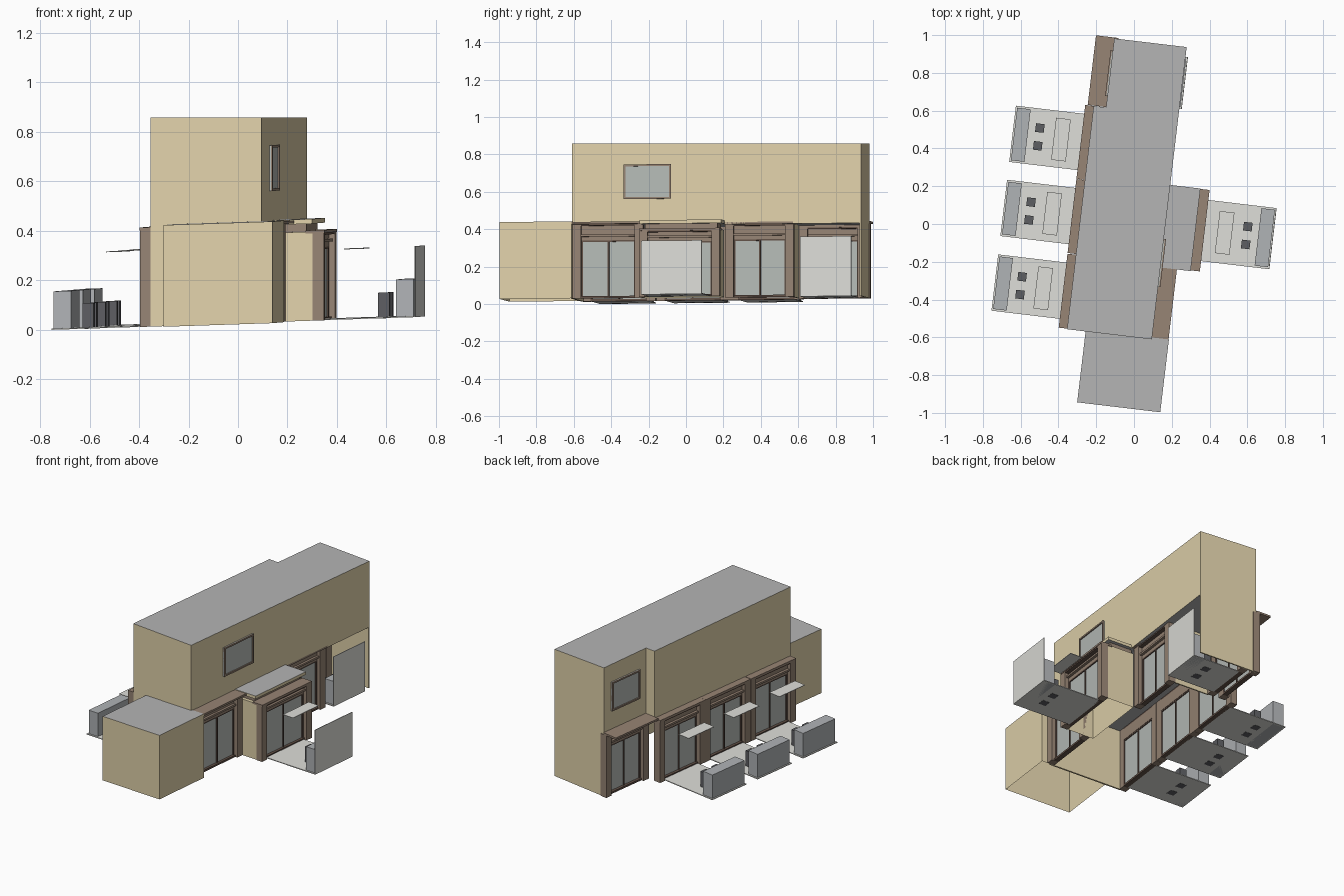
import bpy, bmesh, math
from mathutils import Matrix, Vector

cube = bpy.data.objects.get("Cube")
if cube:
    bpy.data.objects.remove(cube, do_unlink=True)


def material(name, rgb):
    lin = [((c / 255 + 0.055) / 1.055) ** 2.4 for c in rgb]
    m = bpy.data.materials.new(name)
    m.use_nodes = True
    m.diffuse_color = (*lin, 1)
    m.node_tree.nodes["Principled BSDF"].inputs["Base Color"].default_value = (*lin, 1)
    return m


BEIGE = material("beige render", (226, 211, 172))
ROOF = material("roof grey", (181, 181, 181))
BROWN = material("brown cladding", (151, 132, 116))
DARK = material("dark brown trim", (100, 82, 72))
GLASS = material("pale glass", (183, 188, 184))
PALE = material("pale concrete", (222, 222, 217))
PLANTER = material("planter grey", (176, 179, 182))
STOOL = material("stool charcoal", (93, 94, 98))

# The site turns a little about z; the ground rises gently to +x and to the back
TURN = Matrix.Rotation(math.radians(-6.8), 3, 'Z')
SLOPE_X, SLOPE_Y, GROUND = 0.033, 0.01, 0.028


def place(co, level=False):
    z = co.z if level else co.z + GROUND + SLOPE_X * co.x + SLOPE_Y * co.y
    p = TURN @ Vector((co.x, co.y, 0))
    return Vector((p.x, p.y, z))


def prism(name, outline, h0, h1, mat, cap=None, level_top=False, hollow=False):
    """Upright prism over a ground outline; cap colours the roof, hollow has no floor."""
    bm = bmesh.new()
    base = bm.faces.new([bm.verts.new((x, y, h0)) for x, y in outline])
    out = bmesh.ops.extrude_face_region(bm, geom=[base])
    top = {g for g in out["geom"] if isinstance(g, bmesh.types.BMVert)}
    for v in top:
        v.co.z = h1
    bmesh.ops.recalc_face_normals(bm, faces=bm.faces)
    for f in bm.faces:
        f.material_index = int(cap is not None and abs(f.normal.z) > 0.9)
    if hollow:
        floor = [f for f in bm.faces if f.normal.z < -0.9]
        bmesh.ops.delete(bm, geom=floor, context='FACES_ONLY')
    for v in bm.verts:
        v.co = place(v.co, level_top and v in top)
    mesh = bpy.data.meshes.new(name)
    bm.to_mesh(mesh)
    bm.free()
    mesh.materials.append(mat)
    if cap:
        mesh.materials.append(cap)
    bpy.context.collection.objects.link(bpy.data.objects.new(name, mesh))


def box(name, u, v, h, mat, cap=None, hollow=False):
    (u0, u1), (v0, v1) = sorted(u), sorted(v)
    outline = [(u0, v0), (u1, v0), (u1, v1), (u0, v1)]
    prism(name, outline, h[0], h[1], mat, cap, hollow=hollow)


def bay(name, side, face, back, v0, v1, top=0.402, over=0.002, col=0.045, head=0.31):
    """Glazed shopfront: cornice from face to back, columns set in by over."""
    def inn(d):
        return face - side * (over + d)
    depth = 0.045
    lid = top - 0.012
    box(name + "_cornice", (face, back), (v0, v1), (lid, top), BROWN)
    for tag, a in (("near", v0), ("far", v1 - col)):
        box(f"{name}_{tag}_column", (inn(0), inn(depth)), (a, a + col), (0, lid), BROWN)
    g0, g1 = v0 + col, v1 - col
    box(name + "_shadow_strip", (inn(0.002), inn(depth)), (g0, g1), (lid - 0.008, lid), DARK)
    box(name + "_fascia", (inn(0.026), inn(depth)), (g0, g1), (head, lid - 0.008), BROWN)
    box(name + "_ledge", (inn(0.01), inn(depth)), (g0, g1), (head + 0.02, head + 0.032), BROWN)
    box(name + "_sill", (inn(0.015), inn(depth)), (g0, g1), (0, 0.012), DARK)
    box(name + "_glass", (inn(0.032), inn(0.038)), (g0, g1), (0.012, head), GLASS)
    mid, t = (g0 + g1) / 2, 0.008
    for i, a in enumerate((g0, mid - t / 2, g1 - t)):
        box(f"{name}_mullion_{i}", (inn(0.026), inn(0.043)), (a, a + t), (0.012, head), DARK)
    box(name + "_head_rail", (inn(0.026), inn(0.043)), (g0, g1), (head - t, head), DARK)


def window(name, side, face, v0, v1, h0, h1):
    t = 0.01
    box(name + "_glass", (face, face + side * 0.005), (v0, v1), (h0, h1), GLASS)
    for i, (vv, hh) in enumerate((((v0, v1), (h0, h0 + t)), ((v0, v1), (h1 - t, h1)),
                                  ((v0, v0 + t), (h0, h1)), ((v1 - t, v1), (h0, h1)))):
        box(f"{name}_frame_{i}", (face, face + side * 0.012), vv, hh, BROWN)


def terrace(name, side, inner, outer, centre, half, canopy_h, screen=0):
    """Paved pad with planter, two stools, a canopy plate and maybe a screen."""
    def off(d):
        return outer - side * d
    v = (centre - half, centre + half)
    box(name + "_pad", (inner, outer), v, (0, 0.005), PALE)
    box(name + "_planter", (off(0.008), off(0.08)), (v[0] + 0.01, v[1] - 0.01),
        (0, 0.155), PLANTER)
    for i in (-1, 1):
        c = centre + i * 0.0475
        box(f"{name}_stool_{'right' if i < 0 else 'left'}", (off(0.117), off(0.163)),
            (c - 0.023, c + 0.023), (-0.001, 0.103), STOOL)
    box(name + "_canopy", (off(0.219), off(0.297)), (centre - 0.112, centre + 0.112),
        (canopy_h, canopy_h + 0.003), PALE)
    if screen:
        box(name + "_screen", (off(0), off(0.004)), v, (0.005, screen), PALE)


# Upper storey: level roof, stepped in at the back left
RIGHT, LEFT, BACK_LEFT = 0.166, -0.286, -0.22
prism("upper_storey", [(LEFT, -0.595), (RIGHT, -0.595), (RIGHT, 0.963), (BACK_LEFT, 0.963),
                       (BACK_LEFT, 0.595), (LEFT, 0.595)], 0.39, 0.857, BEIGE, ROOF, True)
window("right_window", 1, RIGHT, -0.315, -0.06, 0.53, 0.715)
window("left_window", -1, BACK_LEFT, 0.655, 0.9, 0.53, 0.715)

# Single-storey front wing and the walls that reach the ground
box("front_wing", (-0.187, 0.256), (-0.973, -0.585), (0, 0.411), BEIGE, ROOF, hollow=True)
box("front_wall", (LEFT, 0.2), (-0.595, -0.585), (0, 0.392), BEIGE)
box("back_wall", (BACK_LEFT, RIGHT), (0.955, 0.963), (0, 0.392), BEIGE)
box("recess_wall", (-0.13, 0.1), (0.587, 0.595), (0, 0.392), BEIGE)

# Left shopfronts, each with its terrace
for i, c in enumerate((-0.395, 0.003, 0.398)):
    bay(f"left_bay_{i}", -1, -0.331, LEFT, c - 0.197, c + 0.197)
    terrace(f"left_terrace_{i}", -1, -0.31, -0.695, c, 0.15, 0.306)
bay("back_left_bay", -1, -0.318, BACK_LEFT, 0.597, 0.968, top=0.412, over=0.075)

# Right shopfronts
bay("front_right_bay", 1, 0.254, RIGHT, -0.585, -0.205, top=0.408, over=0.036)
bay("middle_right_bay", 1, RIGHT, 0.1, 0.228, 0.597, over=0.018)
bay("recessed_bay", 1, -0.12, -0.17, 0.595, 0.955, top=0.39)
terrace("recessed_terrace", 1, -0.14, 0.179, 0.773, 0.138, 0.3, 0.32)

# Porch with its raised roof slab
box("porch_body", (0.15, 0.327), (-0.205, 0.222), (0, 0.36), BEIGE, hollow=True)
box("porch_roof_neck", (0.15, 0.3), (-0.185, 0.205), (0.36, 0.392), BROWN)
box("porch_roof_slab", (0.15, 0.327), (-0.212, 0.228), (0.392, 0.411), BEIGE, ROOF)
bay("porch_bay", 1, 0.376, 0.3, -0.208, 0.226, top=0.365, head=0.295)
terrace("porch_terrace", 1, 0.35, 0.74, 0.01, 0.163, 0.283, 0.287)
